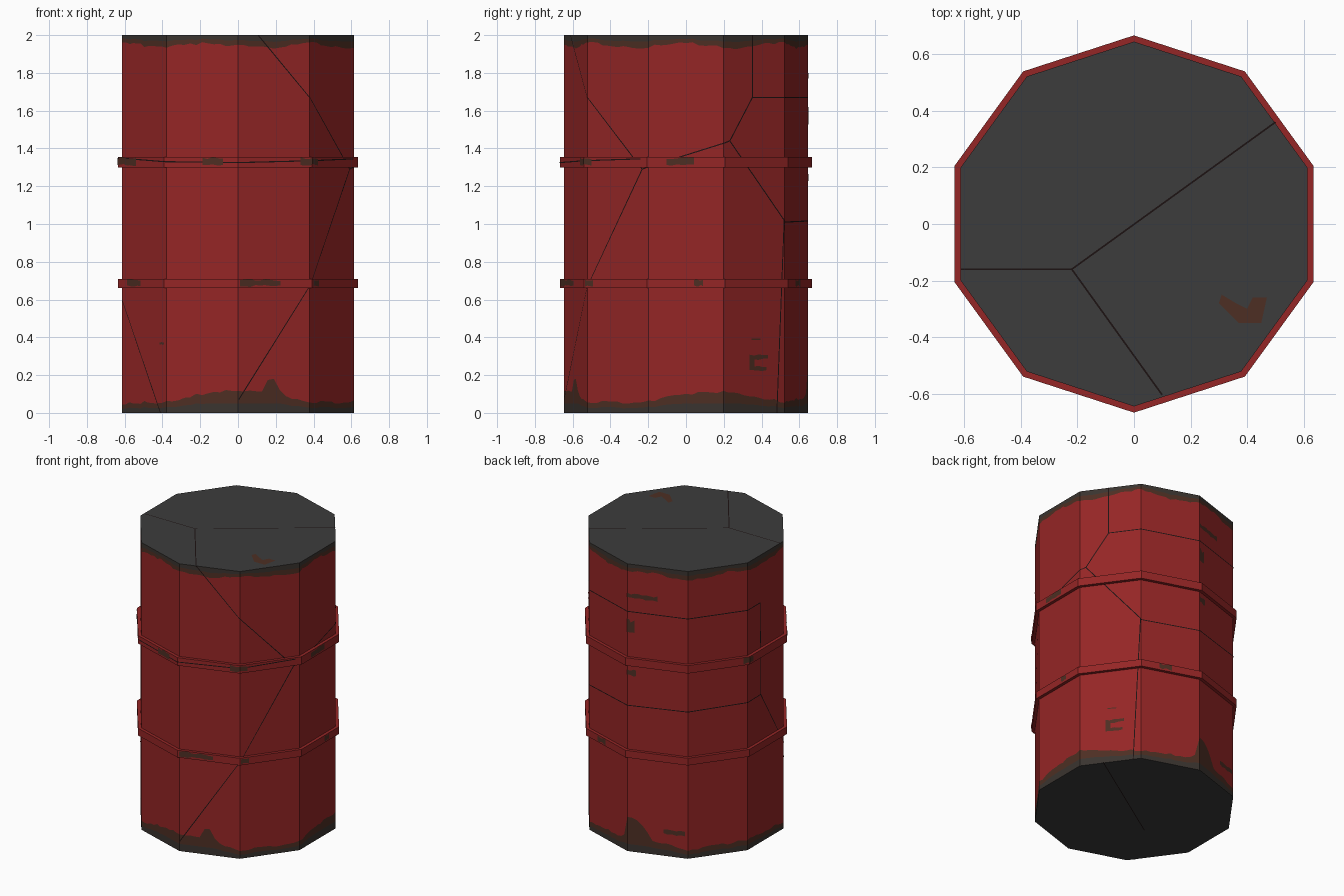
import bpy, bmesh, math, random
from mathutils import Vector

random.seed(4)
SIDES, RADIUS, HEIGHT, BAND_RADIUS = 10, 0.645, 2.0, 0.667
FACET = 2 * RADIUS * math.sin(math.pi / SIDES)

if "Cube" in bpy.data.objects:
    bpy.data.objects.remove(bpy.data.objects["Cube"])


def material(name, r, g, b):
    m = bpy.data.materials.new(name)
    m.diffuse_color = (r, g, b, 1)
    m.use_nodes = True
    m.node_tree.nodes["Principled BSDF"].inputs["Base Color"].default_value = (r, g, b, 1)
    return m


RED = material("red paint", 0.3, 0.019, 0.019)
RUST = material("brown rust", 0.075, 0.028, 0.017)
GRIME = material("dark grime", 0.042, 0.034, 0.029)
STEEL = material("dark steel", 0.045, 0.045, 0.045)
CRACK = material("crack black", 0.012, 0.006, 0.006)


def at(u, z, radius=RADIUS):
    """Point on the faceted side; u counts facets from the front corner."""
    k = math.floor(u + 1e-6)

    def corner(i):
        a = 2 * math.pi * i / SIDES - math.pi / 2
        return Vector((math.cos(a), math.sin(a), 0)) * radius
    p = corner(k).lerp(corner(k + 1), u - k)
    p.z = z
    return p


def finish(name, bm, mats):
    mesh = bpy.data.meshes.new(name)
    bm.to_mesh(mesh)
    bm.free()
    for m in mats:
        mesh.materials.append(m)
    ob = bpy.data.objects.new(name, mesh)
    bpy.context.collection.objects.link(ob)
    return ob


def polygon(bm, points, index=0):
    f = bm.faces.new([bm.verts.new(p) for p in points])
    f.material_index = index
    return f


def lookup(table, u):
    for (a, h), (b, g) in zip(table, table[1:]):
        if a <= u <= b:
            return h + (g - h) * (u - a) / (b - a)
    return table[-1][1]


# Drum side: each narrow column is cut into grime, rust and paint
rust_line = [(0, .12), (.37, .12), (.42, .18), (.55, .17), (.6, .09), (1, .06),
             (1.9, .05), (2.4, .1), (3, .11), (4, .06), (4.9, .08), (5, .24),
             (5.2, .22), (5.4, .1), (5.7, .08), (6, .06), (7, .07), (8, .05),
             (9, .06), (9.5, .1), (10, .12)]
STEPS = 12
COUNT = SIDES * STEPS
low, high = [], []
for i in range(COUNT):
    wobble = random.uniform(-.008, .008)
    h = lookup(rust_line, i / STEPS) + wobble
    low.append((0, min(.05, h * .5), h))
    drop = .055 + .012 * math.sin(i * .37) + wobble
    high.append((HEIGHT - drop, HEIGHT - drop * .5, HEIGHT))
bm = bmesh.new()
columns = [[bm.verts.new(at(i / STEPS, z)) for z in low[i] + high[i]]
           for i in range(COUNT)]
for i, left in enumerate(columns):
    right = columns[(i + 1) % COUNT]
    for j, index in enumerate((2, 1, 0, 1, 2)):
        f = bm.faces.new((left[j], right[j], right[j + 1], left[j + 1]))
        f.material_index = index
finish("drum_side", bm, [RED, RUST, GRIME])

# Flat lid and base
for name, z in (("lid", HEIGHT), ("base", 0)):
    bm = bmesh.new()
    ring = [at(i, z) for i in range(SIDES)]
    polygon(bm, ring if z else ring[::-1])
    finish(name, bm, [STEEL])

# Two raised hoops
BANDS = {"upper_hoop": (1.30, 1.355), "lower_hoop": (.66, .71)}
for name, (z0, z1) in BANDS.items():
    bm = bmesh.new()
    section = ((.62, z0), (BAND_RADIUS, z0), (BAND_RADIUS, z1), (.62, z1))
    for i in range(SIDES):
        for (ra, za), (rb, zb) in zip(section, section[1:]):
            polygon(bm, [at(i, za, ra), at(i + 1, za, ra),
                         at(i + 1, zb, rb), at(i, zb, rb)])
    bmesh.ops.remove_doubles(bm, verts=bm.verts, dist=1e-5)
    finish(name, bm, [RED])


# Worn rust patches with ragged edges
def patch(bm, u0, u1, z0, z1, radius=RADIUS, rough=.25):
    n = max(4, int((u1 - u0) * 16))
    cuts = sorted([u0 + (u1 - u0) * i / n for i in range(n + 1)]
                  + [k for k in range(math.ceil(u0), math.ceil(u1)) if u0 < k])
    d = (z1 - z0) * rough
    rows = [(u, z0 + random.random() * d, z1 - random.random() * d) for u in cuts]
    for (a, a0, a1), (b, b0, b1) in zip(rows, rows[1:]):
        r = radius + .0025
        # End just short of the corner so each quad stays on one facet
        e = b - 1e-5 if abs(b - round(b)) < 1e-5 else b
        polygon(bm, [at(a, a0, r), at(e, b0, r), at(e, b1, r), at(a, a1, r)])


bm = bmesh.new()
for u0, u1, z0, z1 in ((3.42, 3.5, .23, .31), (3.42, 3.72, .28, .31),
                       (3.42, 3.7, .22, .25), (3.45, 3.6, .385, .395),
                       (5, 5.5, 1.76, 1.8), (5, 5.12, 1.5, 1.62),
                       (5, 5.15, 1.22, 1.27), (5.6, 5.95, .15, .19),
                       (8.85, 8.95, .36, .375)):
    patch(bm, u0, u1, z0, z1)
spots = {"upper_hoop": ((8, 8.4), (9.52, 9.8), (.84, 1.12), (2.25, 2.6), (6.9, 7.1)),
         "lower_hoop": ((.03, .57), (1.02, 1.15), (2.6, 2.72), (8.2, 8.5), (4.3, 4.5))}
for name, spans in spots.items():
    z0, z1 = BANDS[name]
    for u0, u1 in spans:
        patch(bm, u0, u1, z0 + .006, z1, BAND_RADIUS)
finish("rust_patches", bm, [RUST])

# Curved rust stain on the lid
bm = bmesh.new()
outer = [(.30, -.28), (.37, -.35), (.45, -.35), (.47, -.26)]
inner = [(.42, -.26), (.40, -.30), (.36, -.28), (.31, -.25)]
polygon(bm, [(x, y, HEIGHT + .001) for x, y in outer + inner])
finish("lid_stain", bm, [RUST])


# Cracks running over the side, split at the drum's corners
def ribbon(bm, points, radius=RADIUS, width=.006):
    for (ua, za), (ub, zb) in zip(points, points[1:]):
        length = math.hypot((ub - ua) * FACET, zb - za)
        du = -(zb - za) / length * width / 2 / FACET
        dz = (ub - ua) * FACET / length * width / 2
        stops = sorted({0, 1} | {(k - ua) / (ub - ua) for k in range(SIDES + 3)
                                 if min(ua, ub) < k < max(ua, ub)})
        for s, t in zip(stops, stops[1:]):
            a, b = ((ua + (ub - ua) * w, za + (zb - za) * w) for w in (s, t))
            k = math.floor((a[0] + b[0]) / 2)
            quad = []
            for (u, z), side in ((a, -1), (b, -1), (b, 1), (a, 1)):
                u = min(max(u + side * du, k), k + 1 - 1e-5)
                quad.append(at(u, z + side * dz, radius + .0015))
            f = polygon(bm, quad)
            f.normal_update()
            if f.normal.dot(f.calc_center_median()) < 0:
                f.normal_flip()


bm = bmesh.new()
for path in ([(.28, 2), (1, 1.67), (1.9, 1.29), (1, .67), (.01, .07)],
             [(1.9, 1.29), (3.1, 1.44), (3.47, 1.67), (3.471, 2)],
             [(3.1, 1.44), (3.99, 1.02), (3.87, 0)],
             [(3.47, 1.67), (7.35, 1.67), (7.36, 1.03)],
             [(3.99, 1.01), (7.36, 1.03), (8, .6), (8.87, 0)]):
    ribbon(bm, path)
ribbon(bm, [(8, 1.35), (9, 1.33), (10, 1.325), (11, 1.335), (11.9, 1.345)], BAND_RADIUS)
finish("side_cracks", bm, [CRACK])

# Cracks across the lid and base
bm = bmesh.new()
HUB = Vector((-.22, -.16, 0))
for z, tips in ((HEIGHT + .001, ((-.612, -.16), (.1, -.605), (.5, .36))),
                (-.001, ((.53, .33),))):
    for x, y in tips:
        tip = Vector((x, y, 0))
        side = (tip - HUB).normalized().cross(Vector((0, 0, 1))) * .003
        up = Vector((0, 0, z))
        quad = [HUB + side + up, tip + side + up, tip - side + up, HUB - side + up]
        polygon(bm, quad if z > 0 else quad[::-1])
finish("end_cracks", bm, [CRACK])
